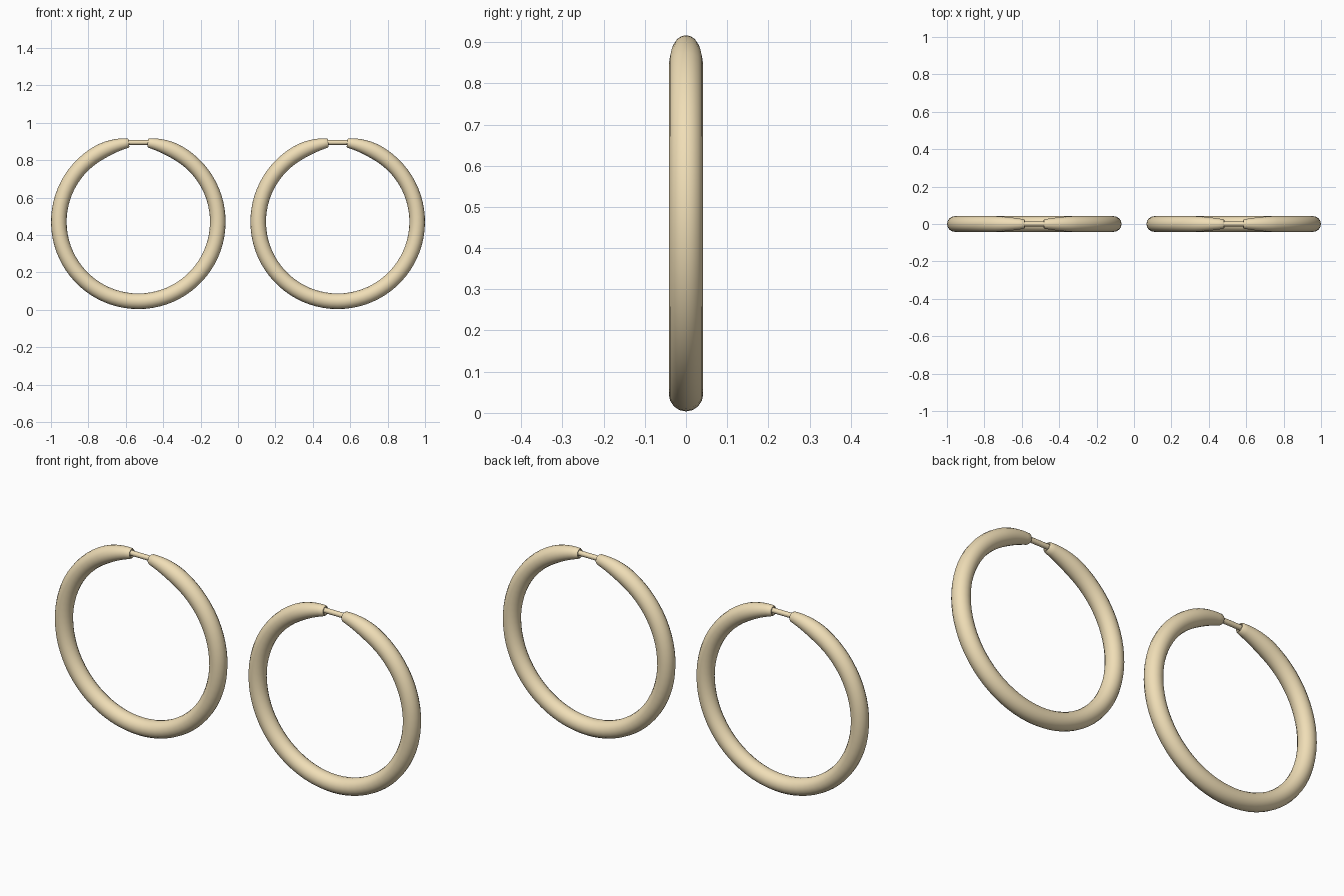
import bpy, bmesh
from math import sin, cos, pi, radians

if "Cube" in bpy.data.objects:
    bpy.data.objects.remove(bpy.data.objects["Cube"])

R, TUBE, CZ = 0.425, 0.0417, 0.4703   # ring radius, tube radius, centre height
SIDES, STEPS = 16, 64
START, TAPER = 6.8, 30.0              # degrees from top: tip, start of taper


def finish(bm, name, x):
    bmesh.ops.recalc_face_normals(bm, faces=bm.faces[:])
    me = bpy.data.meshes.new(name)
    bm.to_mesh(me)
    bm.free()
    ob = bpy.data.objects.new(name, me)
    ob.location = (x, 0, CZ)
    bpy.context.collection.objects.link(ob)
    mat = bpy.data.materials.get("gold") or bpy.data.materials.new("gold")
    mat.diffuse_color = (0.87, 0.73, 0.47, 1)
    mat.use_nodes = True
    mat.node_tree.nodes["Principled BSDF"].inputs["Base Color"].default_value = mat.diffuse_color
    me.materials.append(mat)
    bpy.ops.object.select_all(action='DESELECT')
    ob.select_set(True)
    bpy.context.view_layer.objects.active = ob
    bpy.ops.object.shade_smooth_by_angle(angle=radians(40))
    return ob


def tube(bm, stations):
    """Skin circles given as (angle from top in degrees, radius)."""
    rings = []
    for deg, r in stations:
        a = radians(deg)
        ring = []
        for i in range(SIDES):
            t = 2 * pi * i / SIDES
            d = R + r * cos(t)
            ring.append(bm.verts.new((d * sin(a), r * sin(t), d * cos(a))))
        rings.append(ring)
    for p, q in zip(rings, rings[1:]):
        for i in range(SIDES):
            j = (i + 1) % SIDES
            bm.faces.new((p[i], p[j], q[j], q[i]))
    bm.faces.new(rings[0])
    bm.faces.new(rings[-1])


def hoop(x, side):
    # open ring with tapered, lipped and slightly recessed tips
    tip = [(START + 1.0, 0.014), (START, 0.017), (START, 0.021), (START + 0.9, 0.0255)]
    n = 8
    for k in range(1, n + 1):
        f = k / n
        tip.append((START + 0.9 + f * (TAPER - START - 0.9),
                    0.0255 + (TUBE - 0.0255) * (1 - (1 - f) ** 1.7)))
    body = [(TAPER + (360 - 2 * TAPER) * k / STEPS, TUBE) for k in range(1, STEPS)]
    end = [(360 - d, r) for d, r in reversed(tip)]
    bm = bmesh.new()
    tube(bm, tip + body + end)
    finish(bm, side + "_hoop", x)

    # straight hinge pin bridging the tips
    bm = bmesh.new()
    bmesh.ops.create_cone(bm, cap_ends=True, segments=12, radius1=0.0125,
                          radius2=0.0125, depth=0.15)
    for v in bm.verts:
        v.co = (v.co.z, v.co.y, v.co.x + 0.424)
    finish(bm, side + "_pin", x)


hoop(-0.533, "left")
hoop(0.533, "right")
